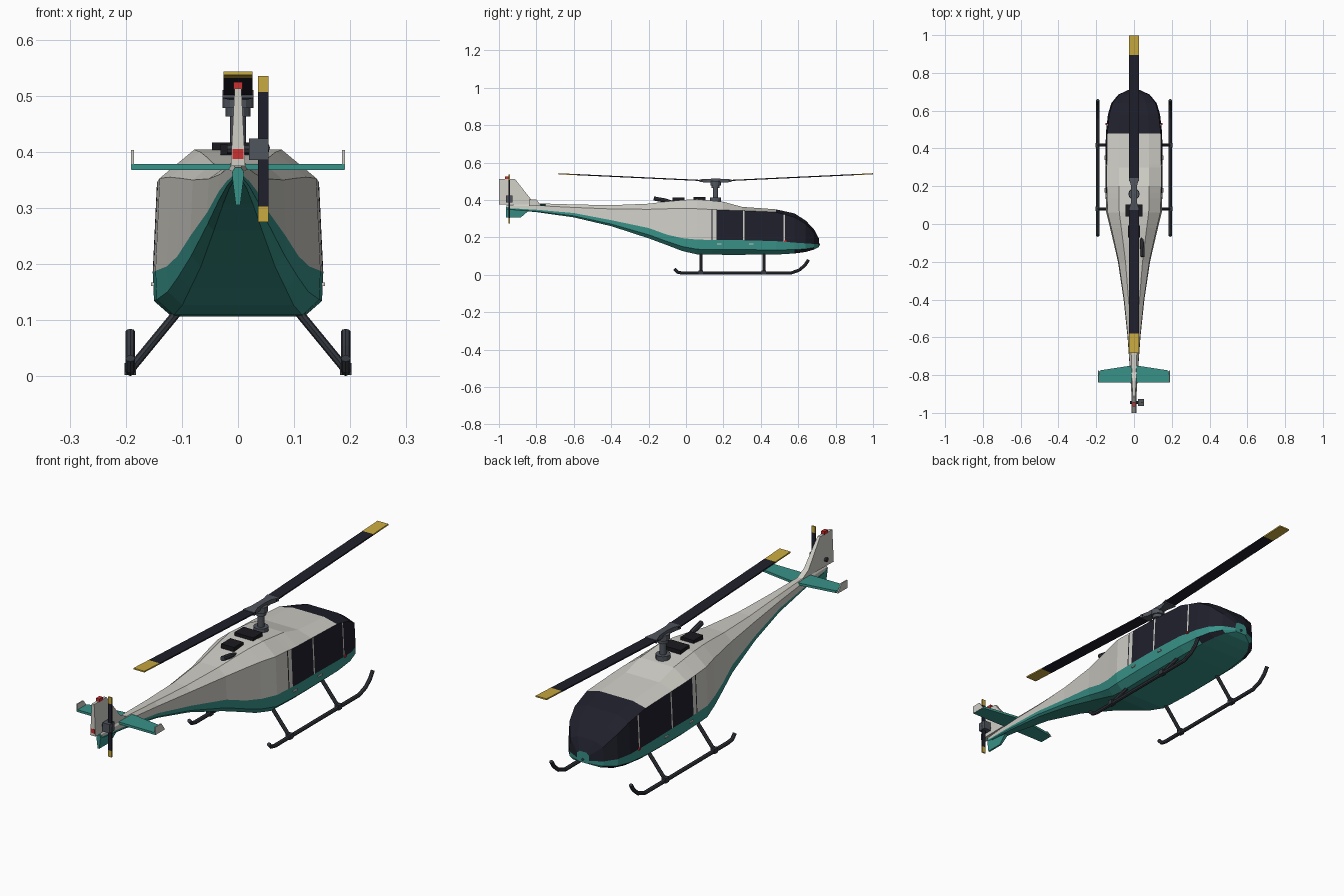
import bpy, bmesh
from math import cos, sin, pi
from mathutils import Vector, Matrix

if "Cube" in bpy.data.objects:
    bpy.data.objects.remove(bpy.data.objects["Cube"], do_unlink=True)


def material(name, rgb):
    m = bpy.data.materials.new(name)
    m.use_nodes = True
    color = (*rgb, 1)
    m.diffuse_color = color
    node = next(n for n in m.node_tree.nodes if n.type == "BSDF_PRINCIPLED")
    node.inputs["Base Color"].default_value = color
    return m


WHITE = material("off_white", (.62, .61, .56))
TEAL = material("teal", (.04, .29, .25))
NAVY = material("dark_navy", (.014, .014, .025))
YELLOW = material("tip_yellow", (.58, .40, .05))
RED = material("light_red", (.6, .03, .03))
STEEL = material("steel_grey", (.08, .09, .11))
DARK = material("skid_grey", (.035, .04, .05))
BLACK = material("vent_black", (.01, .01, .014))


def finish(name, bm, mats):
    bmesh.ops.recalc_face_normals(bm, faces=bm.faces[:])
    mesh = bpy.data.meshes.new(name)
    bm.to_mesh(mesh)
    bm.free()
    for m in mats:
        mesh.materials.append(m)
    obj = bpy.data.objects.new(name, mesh)
    bpy.context.scene.collection.objects.link(obj)
    return obj


def loft(name, rings, mats, rule=lambda seg, side: 0):
    """Skin a list of closed rings; rule picks the material per face."""
    bm = bmesh.new()
    loops = [[bm.verts.new(p) for p in ring] for ring in rings]
    n = len(loops[0])
    for s, (a, b) in enumerate(zip(loops, loops[1:])):
        for k in range(n):
            j = (k + 1) % n
            bm.faces.new((a[k], a[j], b[j], b[k])).material_index = rule(s, k)
    bm.faces.new(loops[0]).material_index = rule(0, 0)
    bm.faces.new(loops[-1]).material_index = rule(len(rings) - 2, 0)
    return finish(name, bm, mats)


def box(name, size, loc, mat):
    bm = bmesh.new()
    bmesh.ops.create_cube(bm, size=1)
    bmesh.ops.scale(bm, vec=size, verts=bm.verts[:])
    bmesh.ops.translate(bm, vec=loc, verts=bm.verts[:])
    return finish(name, bm, [mat])


def tube(name, points, r, mat, sides=8):
    """Round bar following a path."""
    pts = [Vector(p) for p in points]
    rings = []
    for i, p in enumerate(pts):
        d = (pts[min(i + 1, len(pts) - 1)] - pts[max(i - 1, 0)]).normalized()
        ref = Vector((1, 0, 0)) if abs(d.x) < .7 else Vector((0, 1, 0))
        u = d.cross(ref).normalized()
        v = d.cross(u)
        rings.append([p + r * (cos(2 * pi * k / sides) * u + sin(2 * pi * k / sides) * v)
                      for k in range(sides)])
    return loft(name, rings, [mat])


def plate(name, outline, thick, mat, x=0, top_thick=None):
    """Side-profile (y, z) slab centred on x, optionally thinner towards the top."""
    top = max(z for _, z in outline)
    low = min(z for _, z in outline)
    def half(z):
        f = (z - low) / (top - low)
        return (thick + ((top_thick or thick) - thick) * f) / 2
    return loft(name, [[(x + s * half(z), y, z) for y, z in outline] for s in (-1, 1)], [mat])


# Fuselage stations: y, half width, belly z, colour line z, shoulder z, roof z
stations = [
    (-.96, .010, .348, .357, .366, .372),
    (-.80, .020, .335, .348, .370, .382),
    (-.60, .034, .307, .330, .360, .376),
    (-.40, .055, .260, .292, .352, .372),
    (-.20, .085, .195, .250, .350, .380),
    (-.10, .108, .158, .214, .353, .392),
    (-.02, .127, .127, .196, .355, .400),
    (.06, .147, .109, .188, .353, .404),
    (.20, .152, .107, .185, .346, .390),
    (.30, .152, .107, .185, .343, .363),
    (.48, .149, .108, .180, .335, .350),
    (.58, .138, .114, .172, .308, .328),
    (.64, .120, .122, .168, .272, .290),
    (.685, .083, .135, .165, .225, .242),
    (.71, .030, .148, .163, .185, .195),
]
# Extra cuts give clean edges to pillars and windows
cuts = [.135, .141, .163, .306, .314, .522, .529]


def station_at(y):
    for a, b in zip(stations, stations[1:]):
        if a[0] <= y <= b[0]:
            f = (y - a[0]) / (b[0] - a[0])
            return tuple(p + (q - p) * f for p, q in zip(a, b))


def section(s):
    y, w, belly, line, shoulder, roof = s
    chine = belly + .35 * (line - belly)
    half = [(.78 * w, belly), (w * .985, chine), (w, line), (.95 * w, shoulder), (.53 * w, roof)]
    return [(x, y, z) for x, z in half] + [(-x, y, z) for x, z in reversed(half)]


ys = sorted([s[0] for s in stations] + cuts)


def paint(seg, side):
    y = (ys[seg] + ys[seg + 1]) / 2
    side = 8 - side if 4 < side < 9 else side
    if side in (1, 9):
        return 1
    if side == 0:
        return 2 if .58 < y < .685 else 1
    pillar = any(lo < y < hi for lo, hi in ((.141, .163), (.306, .314), (.522, .529)))
    if side == 2:
        return 2 if y > .135 and not pillar else 0
    return 2 if y > .48 else 0


loft("fuselage", [section(station_at(y)) for y in ys], [WHITE, TEAL, NAVY], paint)

# Tail surfaces
plate("tail_fin", [(-1, .375), (-1, .513), (-.915, .513), (-.83, .405), (-.78, .378)],
      .026, WHITE, top_thick=.012)
plate("lower_fin", [(-.962, .362), (-.962, .305), (-.885, .305), (-.83, .352)],
      .008, TEAL, top_thick=.022)
stab = [(-.19, -.84), (.19, -.84), (.19, -.79), (.18, -.775), (.03, -.752),
        (-.03, -.752), (-.18, -.775), (-.19, -.79)]
loft("stabilizer", [[(x, y, z) for x, y in stab] for z in (.368, .378)], [TEAL])
for s, label in ((1, "left"), (-1, "right")):
    plate(label + "_end_plate", [(-.84, .369), (-.84, .403), (-.80, .403), (-.775, .369)],
          .005, WHITE, x=s * .188)
box("fin_top_light", (.016, .024, .014), (0, -.955, .518), RED)
box("fin_rear_light", (.019, .012, .018), (0, -.995, .396), RED)

# Tail rotor
tail_z = [.275, .303, .507, .535]
loft("tail_rotor_blade",
     [[(.045 + a * .009, -.945 + b * .003, z) for a, b in ((-1, -1), (1, -1), (1, 1), (-1, 1))]
      for z in tail_z], [NAVY, YELLOW], lambda seg, side: int(seg != 1))
box("tail_rotor_hub", (.034, .036, .038), (.037, -.945, .405), STEEL)
tube("tail_rotor_shaft", [(-.02, -.945, .405), (.03, -.945, .405)], .009, DARK)

# Main rotor
HUB = .158
for d, label in ((1, "front"), (-1, "rear")):
    rings = []
    for r, w, z in ((.07, .026, .504), (.737, .026, .535), (.841, .026, .540)):
        rings.append([(x, HUB + d * r, z + h) for x, h in
                      ((-w, -.003), (w, -.003), (w, .003), (-w, .003))])
    loft(label + "_rotor_blade", rings, [NAVY, YELLOW], lambda seg, side: seg)
    grip = []
    for r, w, h in ((.0, .014, .011), (.045, .016, .010), (.085, .028, .007)):
        grip.append([(x, HUB + d * r, .503 + k) for x, k in ((-w, -h), (w, -h), (w, h), (-w, h))])
    loft(label + "_blade_grip", grip, [STEEL])
for name, r, low, high in (("mast_base", .030, .385, .412), ("mast", .014, .39, .51),
                           ("swash_ring", .022, .463, .478), ("rotor_head", .028, .478, .502)):
    tube(name, [(0, HUB, low), (0, HUB, high)], r, STEEL, 12)

# Roof vents and exhaust
box("front_vent", (.092, .064, .022), (0, .072, .406), BLACK)
box("rear_vent", (.062, .064, .022), (0, -.04, .403), BLACK)
tube("exhaust", [(.04, -.075, .385), (.043, -.11, .397), (.046, -.172, .408)], .011, DARK)

# Skids, struts, door trim and lights on both sides
for s, label in ((1, "left"), (-1, "right")):
    path = [(-.062, .032), (-.045, .014), (-.02, .009), (.56, .009), (.605, .025), (.635, .05), (.655, .08)]
    tube(label + "_skid", [(s * .192, y, z) for y, z in path], .0085, DARK)
    for y, part in ((.08, "rear"), (.417, "front")):
        tube(f"{label}_{part}_strut", [(s * .192, y, .012), (s * .105, y, .118)], .008, DARK)
        box(f"{label}_{part}_clamp", (.021, .024, .022), (s * .192, y, .013), DARK)
    for y, part in ((.178, "rear"), (.35, "front")):
        box(f"{label}_{part}_door_handle", (.006, .024, .006), (s * .152, y, .164), WHITE)
    box(label + "_side_light", (.008, .012, .008), (s * .146, .53, .178), RED)

# Nose probe
tube("nose_probe", [(0, .69, .162), (0, .716, .162)], .005, STEEL)
